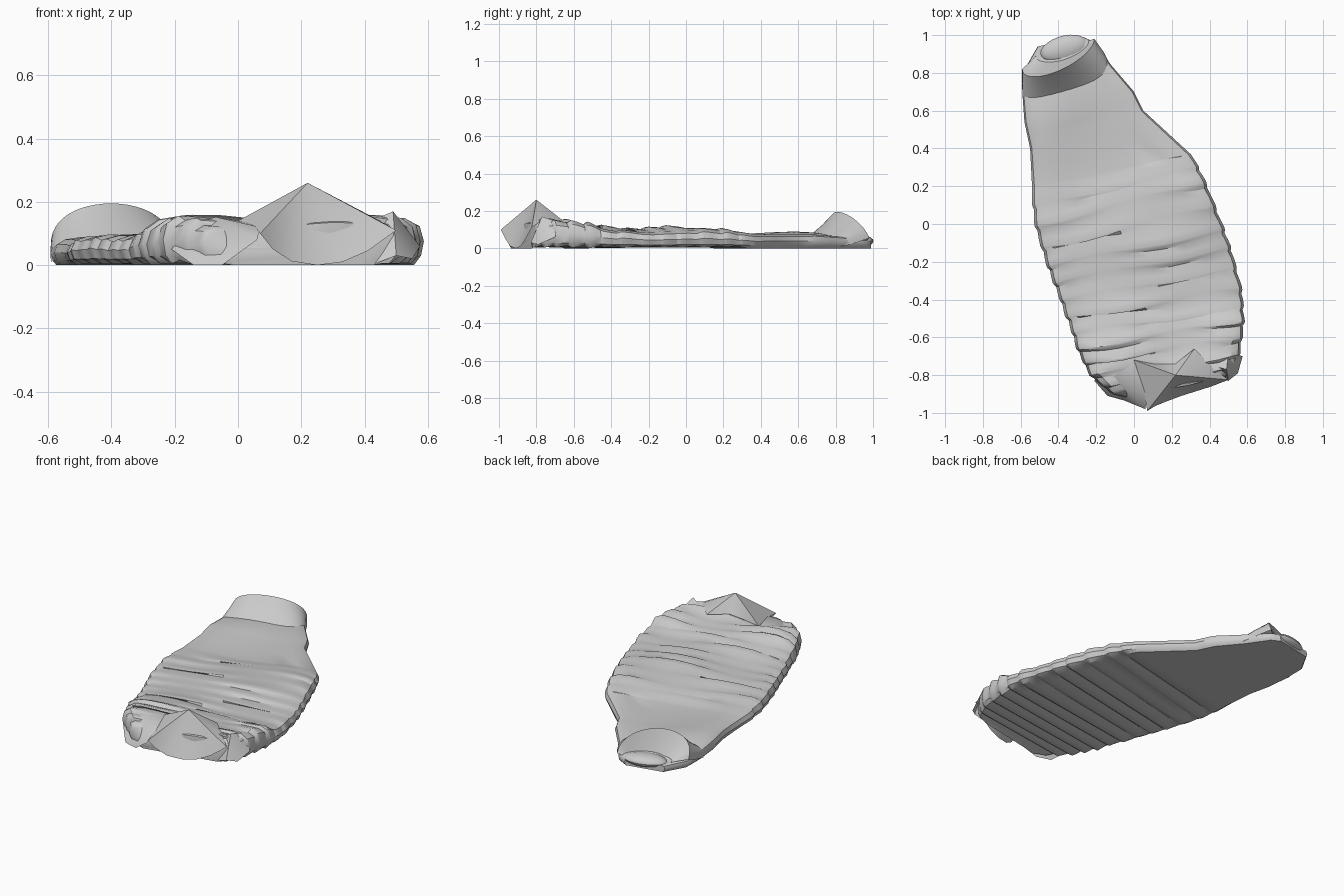
import bpy, bmesh, math, random
from mathutils import Vector

if "Cube" in bpy.data.objects:
    bpy.data.objects.remove(bpy.data.objects["Cube"])

random.seed(7)


def finish(name, bm, angle=32):
    bmesh.ops.recalc_face_normals(bm, faces=bm.faces)
    me = bpy.data.meshes.new(name)
    bm.to_mesh(me)
    bm.free()
    ob = bpy.data.objects.new(name, me)
    bpy.context.collection.objects.link(ob)
    bpy.ops.object.select_all(action='DESELECT')
    bpy.context.view_layer.objects.active = ob
    ob.select_set(True)
    bpy.ops.object.shade_smooth_by_angle(angle=math.radians(angle))
    return ob


def skin(name, rings, closed=True, caps=False):
    """Skin a list of equal-length point rings."""
    bm = bmesh.new()
    vr = [[bm.verts.new(p) for p in r] for r in rings]
    n = len(vr[0])
    for a, b in zip(vr, vr[1:]):
        for i in range(n if closed else n - 1):
            j = (i + 1) % n
            bm.faces.new((a[i], a[j], b[j], b[i]))
    if caps:
        bm.faces.new(vr[0])
        bm.faces.new(vr[-1])
    return finish(name, bm)


def fan(name, tip, rim, angle):
    """Triangles from one tip to a closed rim."""
    bm = bmesh.new()
    top = bm.verts.new(tip)
    vs = [bm.verts.new(p) for p in rim]
    for a, b in zip(vs, vs[1:] + vs[:1]):
        bm.faces.new((top, a, b))
    return finish(name, bm, angle)


# Body stations from head to foot: left x, y, right x, y, height
stations = [
    (-.51, .94, -.27, .99, .045), (-.585, .81, -.21, .965, .05),
    (-.59, .68, -.12, .84, .068), (-.58, .54, .0, .70, .08),
    (-.55, .40, .05, .60, .078), (-.54, .20, .30, .37, .075),
    (-.52, .0, .37, .23, .09), (-.46, -.2, .46, .0, .098),
    (-.40, -.36, .52, -.17, .088), (-.34, -.52, .57, -.38, .10),
    (-.29, -.67, .575, -.53, .13), (-.23, -.80, .555, -.69, .145),
    (-.11, -.90, .50, -.80, .125), (-.03, -.92, .44, -.82, .06)]

# Flat-bottomed cross-section, left half mirrored to the right
half = [(0, 0), (-.4, 0), (-.75, 0), (-.93, 0), (-.98, .2), (-1, .5), (-.97, .82),
        (-.88, .97), (-.7, 1), (-.5, 1), (-.3, 1), (-.1, 1)]
section = half + [(-t, z) for t, z in reversed(half[1:])]


def body_ring(s, fold, phase):
    k = min(int(s), len(stations) - 2)
    f = s - k
    lx, ly, rx, ry, h = [a + (b - a) * f for a, b in zip(stations[k], stations[k + 1])]
    L, R = Vector((lx, ly, 0)), Vector((rx, ry, 0))
    mid, arm = (L + R) / 2, (R - L) / 2
    along = Vector((arm.y, -arm.x, 0)).normalized()
    pts = []
    for t, z in section:
        p = mid + arm * t * (1 + .03 * fold)
        top = z * z * (1 - t ** 4)
        if fold > 0:
            p += along * .018 * math.sin(3 * t + phase) * top
        wave = 1 + .16 * fold * (.6 + .6 * math.sin(4 * t + phase))
        bulge = .012 * top * math.sin(2.2 * t + s)
        # the underside lifts a little between folds
        lift = 0.018 * (1 - fold) if z == 0 and 5.3 < s < 12.5 else 0
        pts.append((p.x, p.y, max(z * h * wave + bulge + lift, 0)))
    return pts


# Body: smooth upper part, then overlapping folds towards the foot
rings = [body_ring(s / 2, 0, 0) for s in range(11)]
folds = 13
step = 7.2 / folds
for i in range(folds):
    phase = random.uniform(0, 6.28)
    size = random.uniform(.65, 1)
    for frac, amount in ((.12, .15), (.5, .7), (.85, 1), (.97, .8)):
        rings.append(body_ring(5 + (i + frac) * step, amount * size, phase))
rings.append(body_ring(13, 0, 0))
skin("quilted_body", rings, caps=True)


# Hood: flares up from the body to an arched rim, then drops inside
def arch(lx, ly, rx, ry, base, h, power, bow):
    pts = []
    for i in range(25):
        a = math.pi * i / 24
        u = (1 - math.cos(a)) / 2
        c = max(math.sin(a), 0)
        pts.append((lx + (rx - lx) * u, ly + (ry - ly) * u - bow * c,
                    base + h * c ** power))
    return pts


skin("raised_hood", [
    arch(-.59, .67, -.12, .83, .01, .064, .4, .05),
    arch(-.593, .75, -.16, .91, .03, .105, .6, .07),
    arch(-.592, .82, -.21, .98, .055, .14, .8, .09),
    arch(-.55, .86, -.225, .975, .05, .07, .8, .075),
    arch(-.52, .89, -.24, .97, .045, .012, .8, .06)], closed=False)

# Inner cushion inside the hood opening
bm = bmesh.new()
bmesh.ops.create_uvsphere(bm, u_segments=24, v_segments=10, radius=1)
for v in bm.verts:
    v.co = Vector((-.37 + .125 * v.co.x, .928 + .07 * v.co.y + .025 * v.co.x,
                   .038 + .034 * v.co.z))
finish("inner_cushion", bm)

# Pointed flap at the foot: a cone from one apex to a scalloped rim
fan("pointed_flap", (.22, -.80, .26), [
    (.0, -.72, .14), (.05, -.87, .125), (.07, -.99, .10), (.11, -.965, .05),
    (.17, -.94, .012), (.25, -.91, .0), (.33, -.885, .01), (.41, -.86, .045),
    (.5, -.825, .11), (.43, -.77, .15), (.32, -.66, .15), (.22, -.74, .15),
    (.1, -.74, .14)], 60)

# Bunched corners either side of the flap
fan("left_corner", (-.07, -.84, .152), [
    (-.14, -.91, 0), (-.05, -.935, 0), (.06, -.98, .08), (.07, -.9, .12),
    (.0, -.74, .14), (-.16, -.76, .13), (-.21, -.83, .05)], 50)
fan("right_corner", (.49, -.77, .17), [
    (.42, -.82, .0), (.5, -.83, .03), (.55, -.79, .02), (.575, -.70, .06),
    (.5, -.68, .14), (.42, -.75, .14)], 50)
